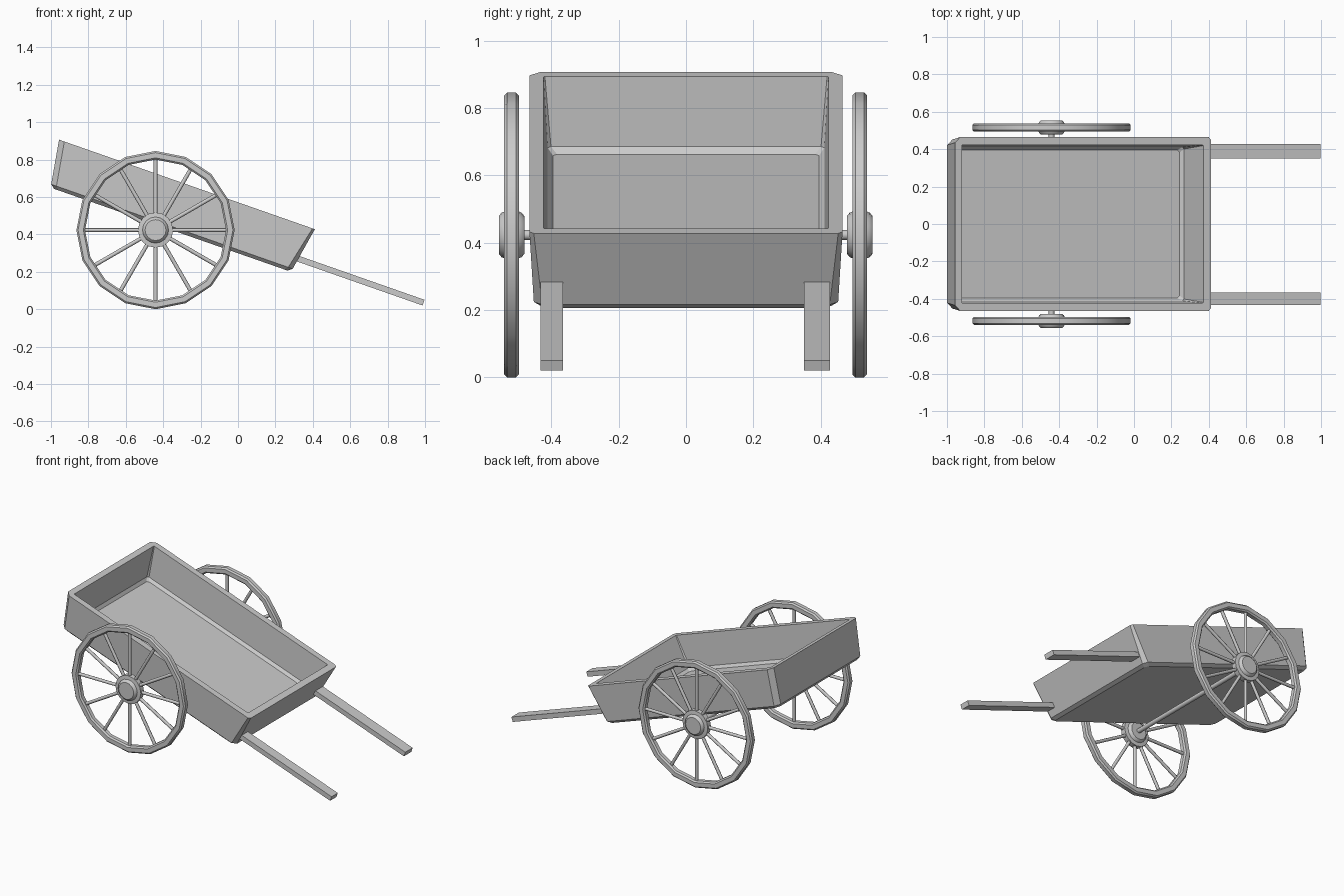
import bpy, bmesh
from math import sin, cos, pi, radians
from mathutils import Vector, Matrix

if "Cube" in bpy.data.objects:
    bpy.data.objects.remove(bpy.data.objects["Cube"])

TILT = radians(19.3)
# Tray frame: local x runs along the floor, z is normal to the floor
TRAY = Matrix.Translation((-1.002, 0, 0.65)) @ Matrix.Rotation(TILT, 4, 'Y')
AXLE_X, AXLE_Z = -0.441, 0.423


def finish(name, bm, smooth=None):
    bmesh.ops.recalc_face_normals(bm, faces=bm.faces)
    me = bpy.data.meshes.new(name)
    bm.to_mesh(me)
    bm.free()
    ob = bpy.data.objects.new(name, me)
    bpy.context.collection.objects.link(ob)
    if smooth:
        bpy.ops.object.select_all(action='DESELECT')
        ob.select_set(True)
        bpy.context.view_layer.objects.active = ob
        bpy.ops.object.shade_smooth_by_angle(angle=radians(smooth))
    return ob


def bridge(bm, a, b):
    for i in range(len(a)):
        j = (i + 1) % len(a)
        bm.faces.new((a[i], a[j], b[j], b[i]))


def lathe(bm, profile, n, center, closed):
    """Spin (radius, y) points around the y axis."""
    rings = [[bm.verts.new(center + Vector((r * sin(2 * pi * i / n), y, r * cos(2 * pi * i / n))))
              for i in range(n)] for r, y in profile]
    for a, b in zip(rings, rings[1:]):
        bridge(bm, a, b)
    if closed:
        bridge(bm, rings[-1], rings[0])
    else:
        bm.faces.new(rings[0])
        bm.faces.new(rings[-1])


# Tray: nested chamfered rectangles (x0, x1, half width, z, back chamfer, front chamfer)
loops = [
    (0.020, 1.343, 0.432, 0.000, 0.025, 0.020),
    (-0.003, 1.365, 0.452, 0.018, 0.030, 0.025),
    (-0.042, 1.407, 0.465, 0.257, 0.030, 0.013),
    (-0.004, 1.364, 0.423, 0.257, 0.004, 0.004),
    (0.030, 1.328, 0.411, 0.048, 0.010, 0.010),
    (0.048, 1.310, 0.395, 0.030, 0.012, 0.012),
]
bm = bmesh.new()
rings = []
for x0, x1, w, z, cb, cf in loops:
    pts = [(x0 + cb, -w), (x1 - cf, -w), (x1, -w + cf), (x1, w - cf),
           (x1 - cf, w), (x0 + cb, w), (x0, w - cb), (x0, -w + cb)]
    rings.append([bm.verts.new(TRAY @ Vector((x, y, z))) for x, y in pts])
for a, b in zip(rings, rings[1:]):
    bridge(bm, a, b)
bm.faces.new(rings[0])
bm.faces.new(rings[-1])
finish("tray", bm)

# Handles, running parallel to the tray floor out of the front panel
for side, y0, y1 in (("left", 0.350, 0.428), ("right", -0.432, -0.366)):
    bm = bmesh.new()
    end = Vector((0.992, (y0 + y1) / 2, 0.035))
    length = 0.72
    mid = end - Vector((cos(TILT), 0, -sin(TILT))) * length / 2
    bmesh.ops.create_cube(bm, size=1, matrix=Matrix.Translation(mid)
                          @ Matrix.Rotation(TILT, 4, 'Y')
                          @ Matrix.Diagonal((length, y1 - y0, 0.032, 1)))
    finish(side + "_handle", bm)

# Wheels
for side, s in (("left", 1), ("right", -1)):
    c = Vector((AXLE_X, s * 0.517 - 0.001, AXLE_Z))

    # Rim with chamfered section
    bm = bmesh.new()
    ro, ri, w, k = 0.423, 0.377, 0.022, 0.009
    lathe(bm, [(ro, w - k), (ro, -w + k), (ro - k, -w), (ri + k, -w),
               (ri, -w + k), (ri, w - k), (ri + k, w), (ro - k, w)], 16, c, True)
    finish(side + "_wheel_rim", bm, 30)

    # Hub
    bm = bmesh.new()
    lathe(bm, [(0.056, -0.038), (0.066, -0.030), (0.070, -0.020), (0.094, -0.017),
               (0.094, 0.017), (0.070, 0.020), (0.066, 0.030), (0.056, 0.038)], 16, c, False)
    finish(side + "_wheel_hub", bm, 30)

    # Spokes
    bm = bmesh.new()
    for i in range(12):
        bmesh.ops.create_cone(bm, cap_ends=True, segments=8, radius1=0.0105, radius2=0.0105,
                              depth=0.33, matrix=Matrix.Translation(c)
                              @ Matrix.Rotation(i * pi / 6, 4, 'Y')
                              @ Matrix.Translation((0, 0, 0.225)))
    finish(side + "_wheel_spokes", bm, 50)

# Axle
bm = bmesh.new()
lathe(bm, [(0.015, -0.51), (0.015, 0.51)], 12, Vector((AXLE_X, 0, AXLE_Z)), False)
finish("axle", bm, 40)
